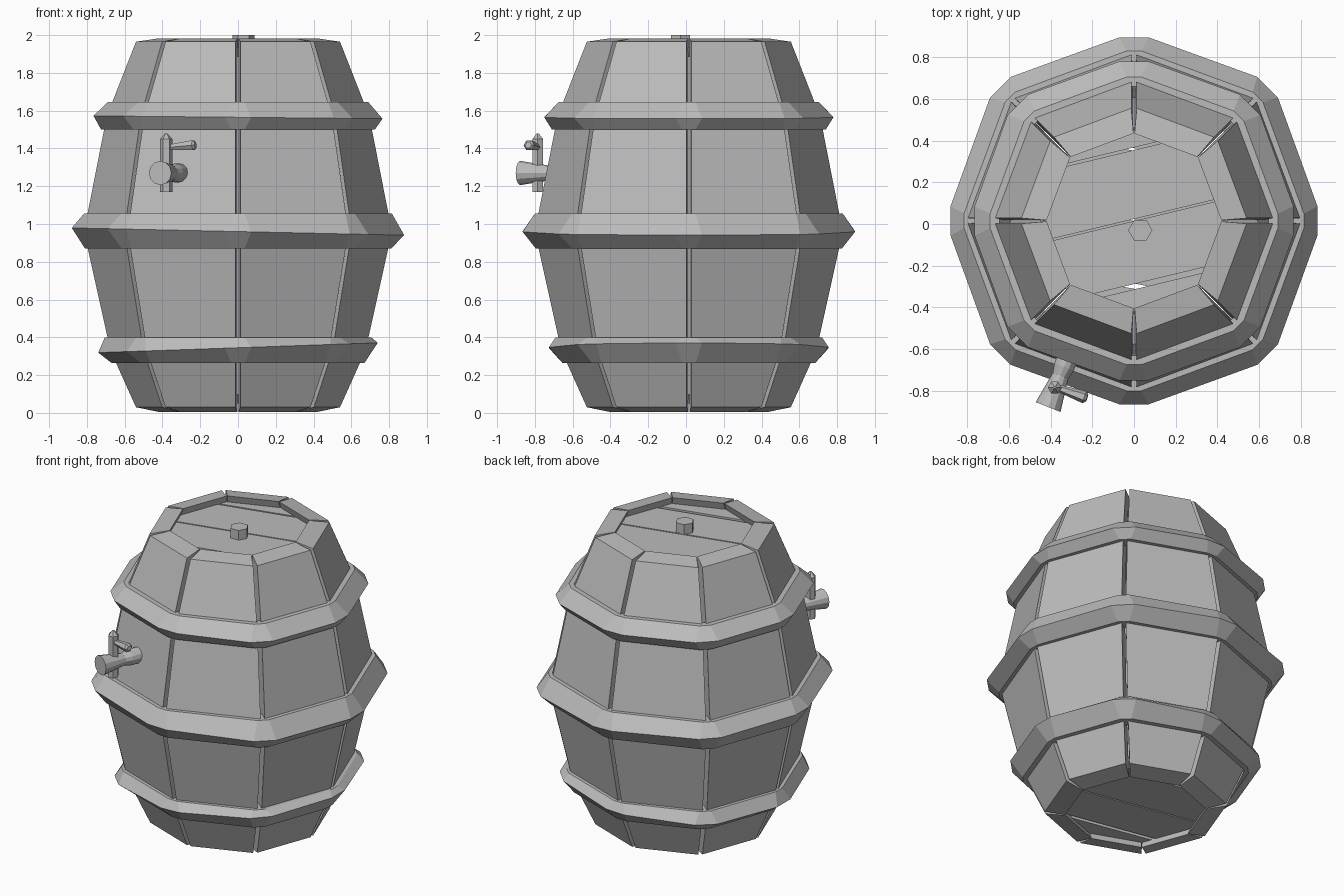
import bpy, bmesh
from math import cos, sin, pi, radians
from mathutils import Vector, Matrix

if "Cube" in bpy.data.objects:
    bpy.data.objects.remove(bpy.data.objects["Cube"])

grey = bpy.data.materials.new("plain grey")
grey.use_nodes = True
grey.diffuse_color = (0.5, 0.5, 0.5, 1)
grey.node_tree.nodes["Principled BSDF"].inputs["Base Color"].default_value = (0.5, 0.5, 0.5, 1)

CENTRE_Y = 0.015


def finish(bm, name):
    bmesh.ops.recalc_face_normals(bm, faces=bm.faces)
    mesh = bpy.data.meshes.new(name)
    bm.to_mesh(mesh)
    bm.free()
    mesh.materials.append(grey)
    obj = bpy.data.objects.new(name, mesh)
    bpy.context.collection.objects.link(obj)
    return obj


def corner(k, r):
    """Octagon corner on the barrel plan, slightly fuller on the diagonals."""
    a = k * pi / 4
    r *= 1.03 if k % 2 else 1.0
    return Vector((r * cos(a), r * sin(a) + CENTRE_Y, 0))


def loft(bm, rings, caps=True, closed=False):
    """Join rings of points with quads."""
    rows = [[bm.verts.new(p) for p in ring] for ring in rings]
    n = len(rows[0])
    pairs = list(zip(rows, rows[1:])) + ([(rows[-1], rows[0])] if closed else [])
    for a, b in pairs:
        for i in range(n):
            j = (i + 1) % n
            bm.faces.new((a[i], a[j], b[j], b[i]))
    if caps and not closed:
        bm.faces.new(rows[0])
        bm.faces.new(rows[-1])


# Staves: bulging planks with wedge-shaped gaps between them
profile = [(0.03, 0.545), (0.33, 0.68), (0.96, 0.82), (1.57, 0.70), (1.965, 0.545)]
for k in range(8):
    bm = bmesh.new()
    rings = []
    for i, (z, r) in enumerate(profile):
        lip = {0: -0.025, 4: 0.018}.get(i, 0)
        ring = []
        for kk, rr, dz, gap in ((k, r, 0, 0.014), (k + 1, r, 0, -0.014),
                                (k + 1, r - 0.125, lip, -0.003), (k, r - 0.125, lip, 0.003)):
            along = (corner(k + 1, r) - corner(k, r)).normalized()
            ring.append(corner(kk, rr) + along * gap + Vector((0, 0, z + dz)))
        rings.append(ring)
    loft(bm, rings)
    finish(bm, f"stave_{k + 1}")


# Hoops: ridged bands with cut corners and a slightly skewed ridge
def hoop(name, bottom, ridge, top, skew):
    inner = bottom[1] - 0.08
    rings = []
    for z, r, cut, tilt in ((*bottom, 0.035, 0), (*ridge, 0.07, skew), (*top, 0.035, 0),
                            (top[0], inner, 0.03, 0), (bottom[0], inner, 0.03, 0)):
        ring = []
        for k in range(8):
            p = corner(k, r)
            side = Vector((-sin(k * pi / 4), cos(k * pi / 4), 0))
            for s in (-cut, cut):
                q = p + side * s
                ring.append((q.x, q.y, z + tilt * q.x))
        rings.append(ring)
    bm = bmesh.new()
    loft(bm, rings, closed=True)
    finish(bm, name)


hoop("lower_hoop", (0.265, 0.67), (0.345, 0.74), (0.40, 0.705), 0.035)
hoop("middle_hoop", (0.87, 0.81), (0.96, 0.88), (1.055, 0.815), -0.022)
hoop("upper_hoop", (1.5, 0.725), (1.565, 0.765), (1.645, 0.69), -0.01)


# Lids: boards cut from an octagon, recessed in both rims
def lid(name, z, angle):
    normal = Vector((-sin(angle), cos(angle), 0))
    boards = ((-0.5, -0.305), (-0.28, 0.014), (0.023, 0.345), (0.357, 0.5))
    for i, (low, high) in enumerate(boards):
        bm = bmesh.new()
        loft(bm, [[corner(k, 0.45) + Vector((0, 0, h)) for k in range(8)]
                  for h in (z - 0.025, z + 0.025)])
        for offset, direction in ((low, -normal), (high, normal)):
            geom = bm.verts[:] + bm.edges[:] + bm.faces[:]
            bmesh.ops.bisect_plane(bm, geom=geom, plane_co=normal * offset,
                                   plane_no=direction, clear_outer=True)
            bmesh.ops.holes_fill(bm, edges=[e for e in bm.edges if e.is_boundary])
        finish(bm, f"{name}_board_{i + 1}")


lid("top", 1.91, radians(13.5))
lid("bottom", 0.075, radians(-11))


# Turned parts: stations along a straight axis, each with a radius
def turned(name, start, end, stations, sides):
    start, end = Vector(start), Vector(end)
    axis = end - start
    turn = axis.to_track_quat("Z", "Y").to_matrix()
    bm = bmesh.new()
    loft(bm, [[start + axis * t + turn @ Vector((r * cos(a), r * sin(a), 0))
               for a in (2 * pi * i / sides for i in range(sides))]
              for t, r in stations])
    return finish(bm, name)


turned("plug", (0.03, -0.03, 1.91), (0.03, -0.03, 2.0), [(0, 0.058), (1, 0.058)], 6)
turned("tap_spout", (-0.31, -0.62, 1.27), (-0.412, -0.878, 1.27),
       [(0, 0.05), (0.25, 0.05), (0.42, 0.04), (1, 0.064)], 12)
turned("tap_post", (-0.38, -0.785, 1.17), (-0.38, -0.785, 1.48),
       [(0, 0.033), (0.9, 0.033), (1, 0.006)], 6)
turned("tap_handle", (-0.37, -0.785, 1.405), (-0.225, -0.835, 1.418),
       [(0, 0.016), (0.75, 0.028), (0.92, 0.03), (1, 0.018)], 6)
